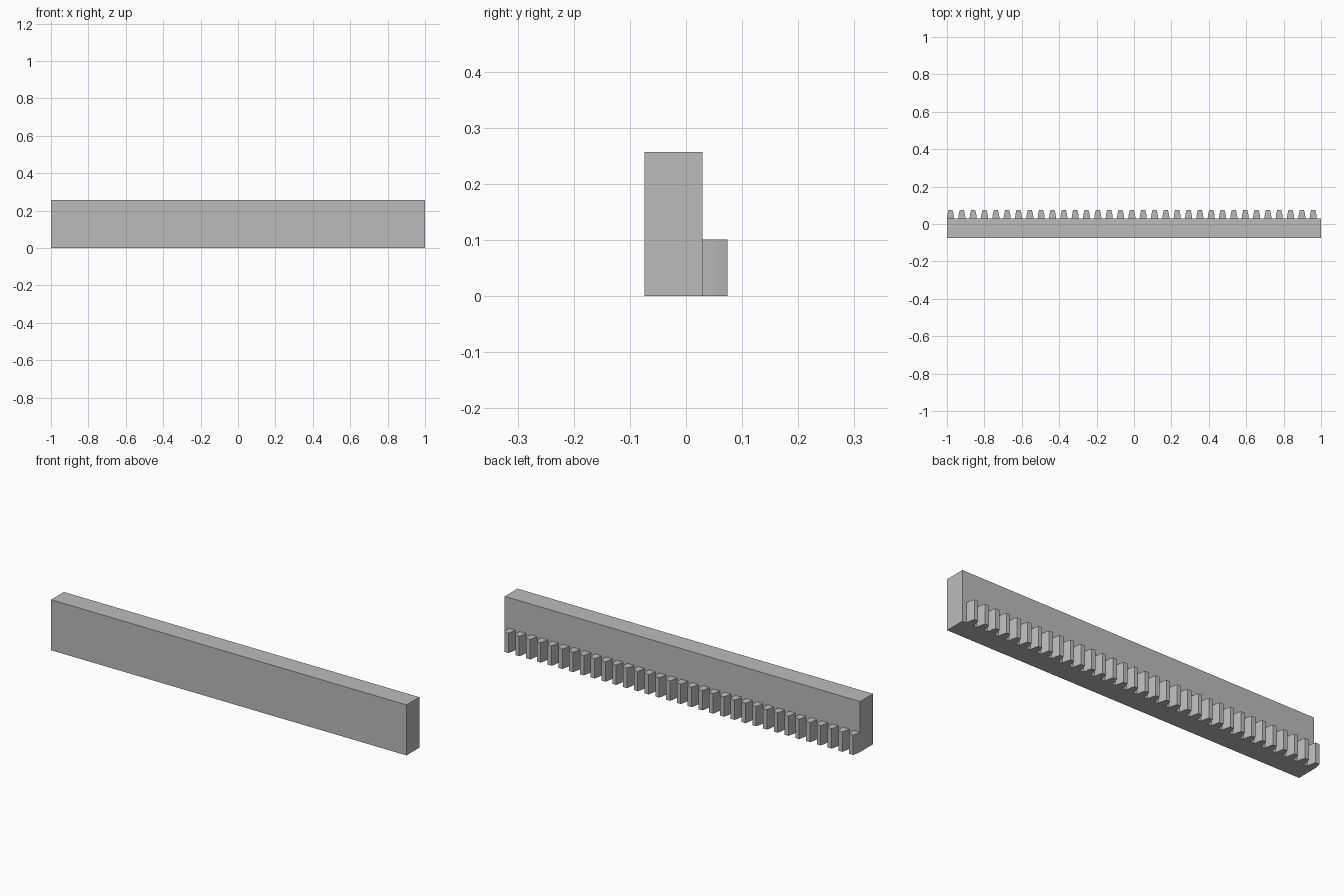
import bpy
import bmesh

default = bpy.data.objects.get("Cube")
if default:
    bpy.data.objects.remove(default)

# Single grey material
grey = bpy.data.materials.new("plain grey")
grey.use_nodes = True
colour = (0.5, 0.5, 0.5, 1)
grey.diffuse_color = colour
grey.node_tree.nodes["Principled BSDF"].inputs["Base Color"].default_value = colour


def extrude_outline(name, outline, height):
    """Make a solid by raising a flat xy outline from the ground."""
    bm = bmesh.new()
    base = bm.faces.new([bm.verts.new((x, y, 0)) for x, y in outline])
    top = bmesh.ops.extrude_face_region(bm, geom=[base])["geom"]
    verts = [v for v in top if isinstance(v, bmesh.types.BMVert)]
    bmesh.ops.translate(bm, verts=verts, vec=(0, 0, height))
    bmesh.ops.recalc_face_normals(bm, faces=bm.faces)
    mesh = bpy.data.meshes.new(name)
    bm.to_mesh(mesh)
    bm.free()
    mesh.materials.append(grey)
    obj = bpy.data.objects.new(name, mesh)
    bpy.context.collection.objects.link(obj)
    return obj


FRONT, BACK, TIP = -0.074, 0.029, 0.074
TEETH = 33
PITCH = 2 / TEETH
HALF_BASE = 0.019

# Rack bar
extrude_outline("rack_bar", [(-1, FRONT), (1, FRONT), (1, BACK), (-1, BACK)], 0.257)

# Rounded tooth flank, mirrored to close the profile
flank = [(HALF_BASE, BACK), (0.0182, 0.039), (0.0167, 0.05),
         (0.0143, 0.062), (0.0108, TIP)]
profile = flank + [(-x, y) for x, y in reversed(flank)]
teeth = extrude_outline("rack_teeth", profile, 0.101)
teeth.location.x = -1 + HALF_BASE

# Row of teeth along the back
row = teeth.modifiers.new("tooth_row", "ARRAY")
row.count = TEETH
row.use_relative_offset = False
row.use_constant_offset = True
row.constant_offset_displace = (PITCH, 0, 0)

bpy.ops.object.select_all(action="DESELECT")
teeth.select_set(True)
bpy.context.view_layer.objects.active = teeth
bpy.ops.object.shade_smooth_by_angle()
